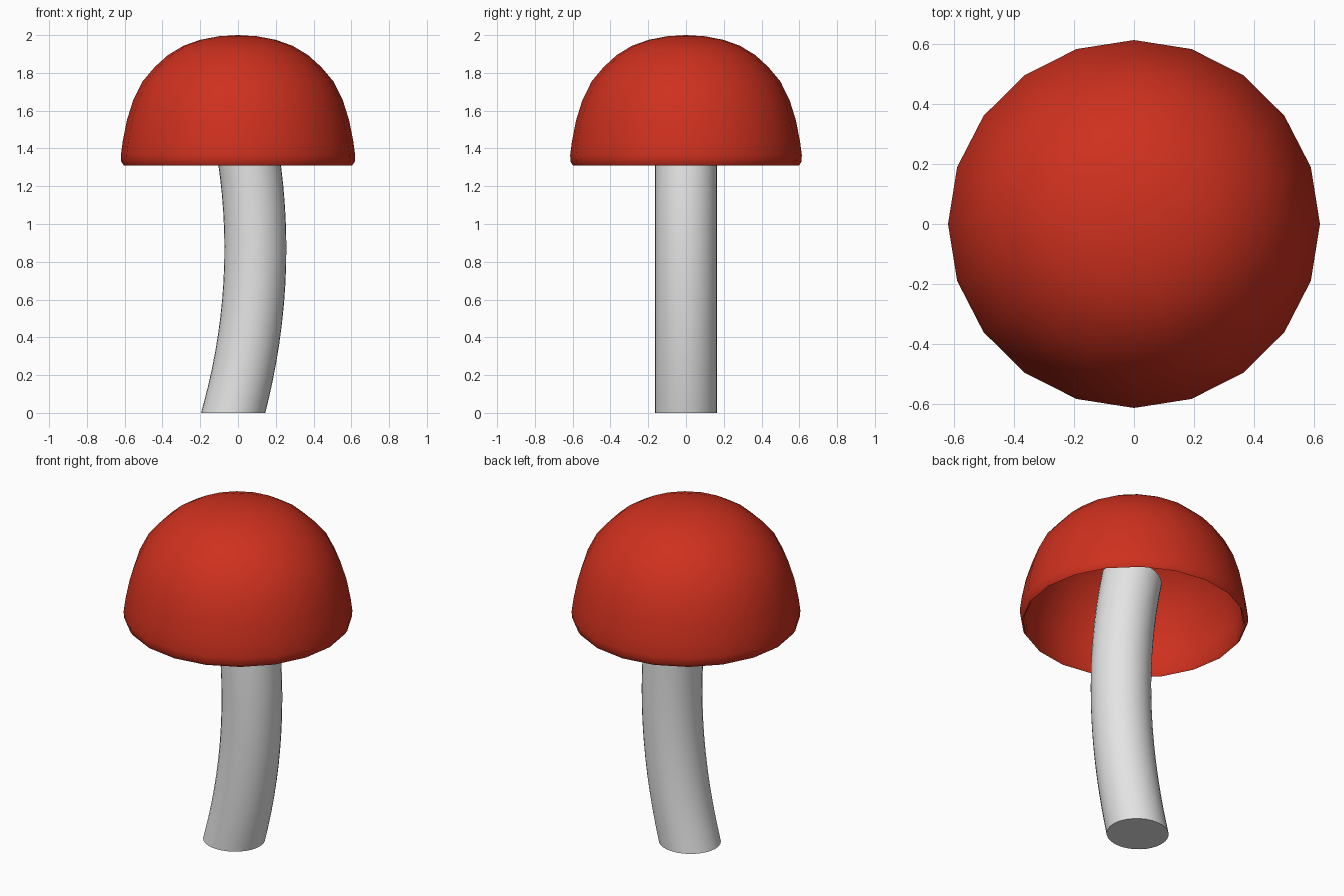
import bpy, bmesh, math

if "Cube" in bpy.data.objects:
    bpy.data.objects.remove(bpy.data.objects["Cube"])


def material(name, rgb):
    m = bpy.data.materials.new(name)
    m.diffuse_color = (*rgb, 1.0)
    m.use_nodes = True
    m.node_tree.nodes["Principled BSDF"].inputs["Base Color"].default_value = m.diffuse_color
    return m


def ring_mesh(name, rings, mat, angle, cap_ends):
    """Skin a list of closed rings; a one-point ring closes to a tip."""
    bm = bmesh.new()
    loops = [[bm.verts.new(p) for p in ring] for ring in rings]
    for a, b in zip(loops, loops[1:]):
        n = max(len(a), len(b))
        for i in range(n):
            j = (i + 1) % n
            if len(a) == 1:
                bm.faces.new((a[0], b[j], b[i]))
            elif len(b) == 1:
                bm.faces.new((a[i], a[j], b[0]))
            else:
                bm.faces.new((a[i], a[j], b[j], b[i]))
    if cap_ends:
        bm.faces.new(loops[0])
        bm.faces.new(loops[-1])
    bmesh.ops.recalc_face_normals(bm, faces=bm.faces)
    me = bpy.data.meshes.new(name)
    bm.to_mesh(me)
    bm.free()
    me.materials.append(mat)
    ob = bpy.data.objects.new(name, me)
    bpy.context.collection.objects.link(ob)
    bpy.ops.object.select_all(action='DESELECT')
    ob.select_set(True)
    bpy.context.view_layer.objects.active = ob
    bpy.ops.object.shade_smooth_by_angle(angle=math.radians(angle))
    return ob


red = material("cap_red", (0.62, 0.03, 0.013))
white = material("stem_white", (0.78, 0.78, 0.78))

# Cap: hollow 20-sided dome, outer skin, rolled lip, then thin inner skin
outer = [(0, 2.0), (0.1, 1.994), (0.2, 1.975), (0.29, 1.943), (0.37, 1.895),
         (0.44, 1.832), (0.505, 1.755), (0.555, 1.655), (0.588, 1.55),
         (0.61, 1.44), (0.62, 1.365), (0.618, 1.33), (0.605, 1.31)]
WALL = 0.015
inner = [(0.594, 1.325)]
for r, z in reversed(outer[:10]):
    a = math.atan2(z - 1.33, r)
    inner.append((r - WALL * math.cos(a) if r else 0, z - WALL * math.sin(a)))
SIDES = 20
cap_rings = []
for r, z in outer + inner:
    n = SIDES if r else 1
    cap_rings.append([(r * math.cos(math.tau * i / n),
                       0.989 * r * math.sin(math.tau * i / n), z)
                      for i in range(n)])
ring_mesh("cap", cap_rings, red, 60, False)

# Stem: bowed tube, cut level at the ground and square at the top
RADIUS, TOP, STEPS, SEG = 0.164, 1.57, 16, 32
stem_rings = []
for k in range(STEPS + 1):
    z = TOP * k / STEPS
    x = 0.092 - 0.155 * (z - 0.87) ** 2
    s = -0.31 * (z - 0.87)
    h = math.sqrt(1 + s * s)
    nx, nz = (h, 0) if k == 0 else (1 / h, -s / h)
    ring = []
    for i in range(SEG):
        a = math.tau * i / SEG
        c = RADIUS * math.cos(a)
        ring.append((x + c * nx, RADIUS * math.sin(a), z + c * nz))
    stem_rings.append(ring)
ring_mesh("stem", stem_rings, white, 40, True)
